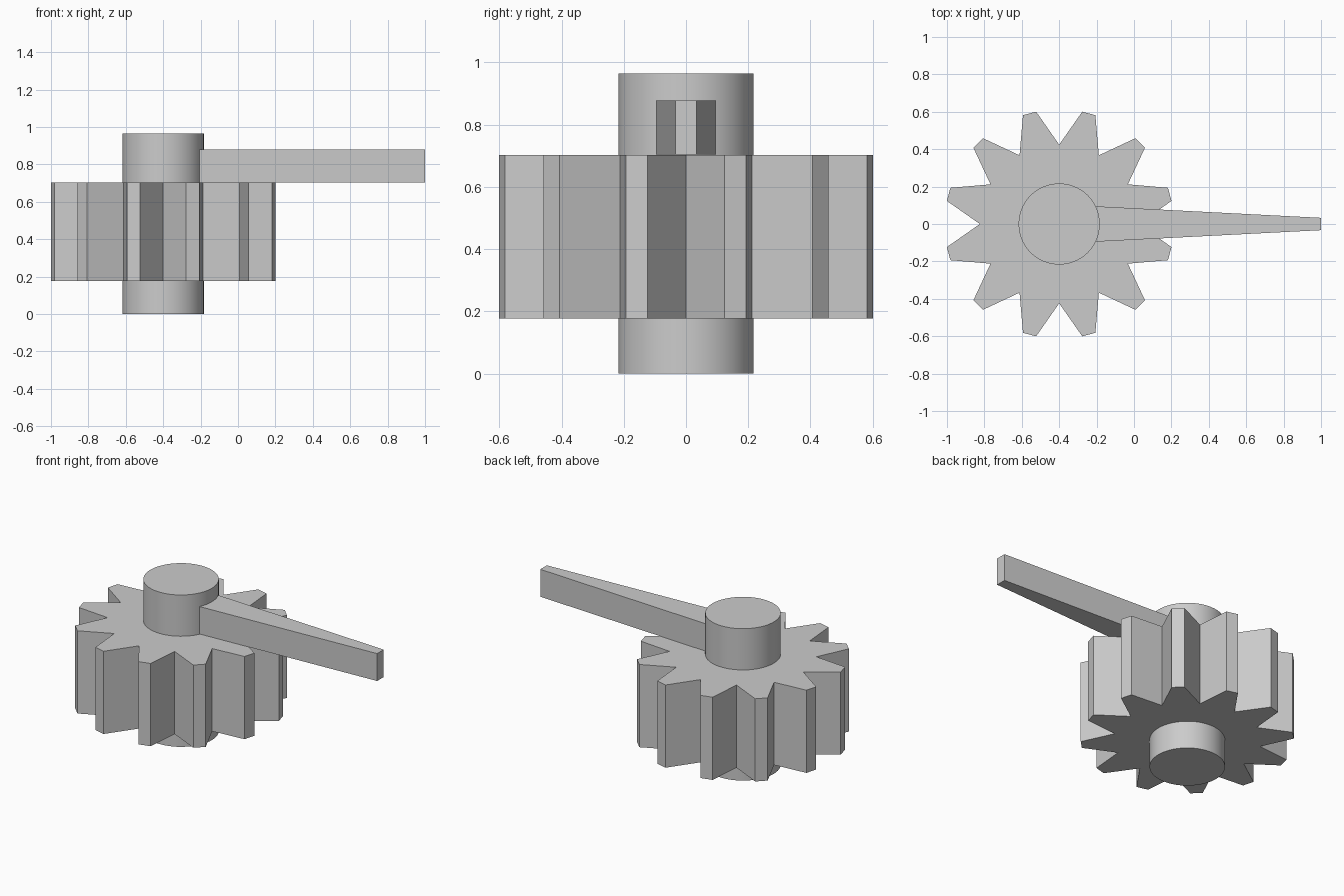
import bpy, bmesh
from math import cos, sin, radians

cube = bpy.data.objects.get("Cube")
if cube:
    bpy.data.objects.remove(cube, do_unlink=True)

AXIS_X = -0.4

grey = bpy.data.materials.new("plain grey")
grey.use_nodes = True
colour = (0.6, 0.6, 0.6, 1)
grey.diffuse_color = colour
grey.node_tree.nodes["Principled BSDF"].inputs["Base Color"].default_value = colour


def polar(radius, degrees):
    a = radians(degrees)
    return AXIS_X + radius * cos(a), radius * sin(a)


def prism(name, outline, bottom, top):
    """Extrude a counter-clockwise outline between two heights."""
    bm = bmesh.new()
    base = bm.faces.new([bm.verts.new((x, y, bottom)) for x, y in outline])
    up = bmesh.ops.extrude_face_region(bm, geom=[base], use_keep_orig=True)
    verts = [g for g in up["geom"] if isinstance(g, bmesh.types.BMVert)]
    bmesh.ops.translate(bm, verts=verts, vec=(0, 0, top - bottom))
    bmesh.ops.recalc_face_normals(bm, faces=bm.faces)
    mesh = bpy.data.meshes.new(name)
    bm.to_mesh(mesh)
    bm.free()
    mesh.materials.append(grey)
    obj = bpy.data.objects.new(name, mesh)
    bpy.context.collection.objects.link(obj)
    return obj


# Gear wheel: sharp valleys between narrow flat-tipped teeth
TEETH = 12
pitch = 360 / TEETH
outline = []
for i in range(TEETH):
    valley = i * pitch
    middle = valley + pitch / 2
    outline += [polar(0.424, valley), polar(0.613, middle - 3.4), polar(0.613, middle + 3.4)]
prism("gear_wheel", outline, 0.177, 0.702)

# Shaft through the gear
bpy.ops.mesh.primitive_cylinder_add(vertices=64, radius=0.217, depth=0.964,
                                    location=(AXIS_X, 0, 0.482))
shaft = bpy.context.object
shaft.name = "shaft"
shaft.data.materials.append(grey)
bpy.ops.object.shade_smooth_by_angle(angle=radians(30))

# Tapered arm, rooted in the shaft
prism("tapered_arm", [(-0.25, -0.097), (1, -0.033), (1, 0.033), (-0.25, 0.097)], 0.704, 0.878)
